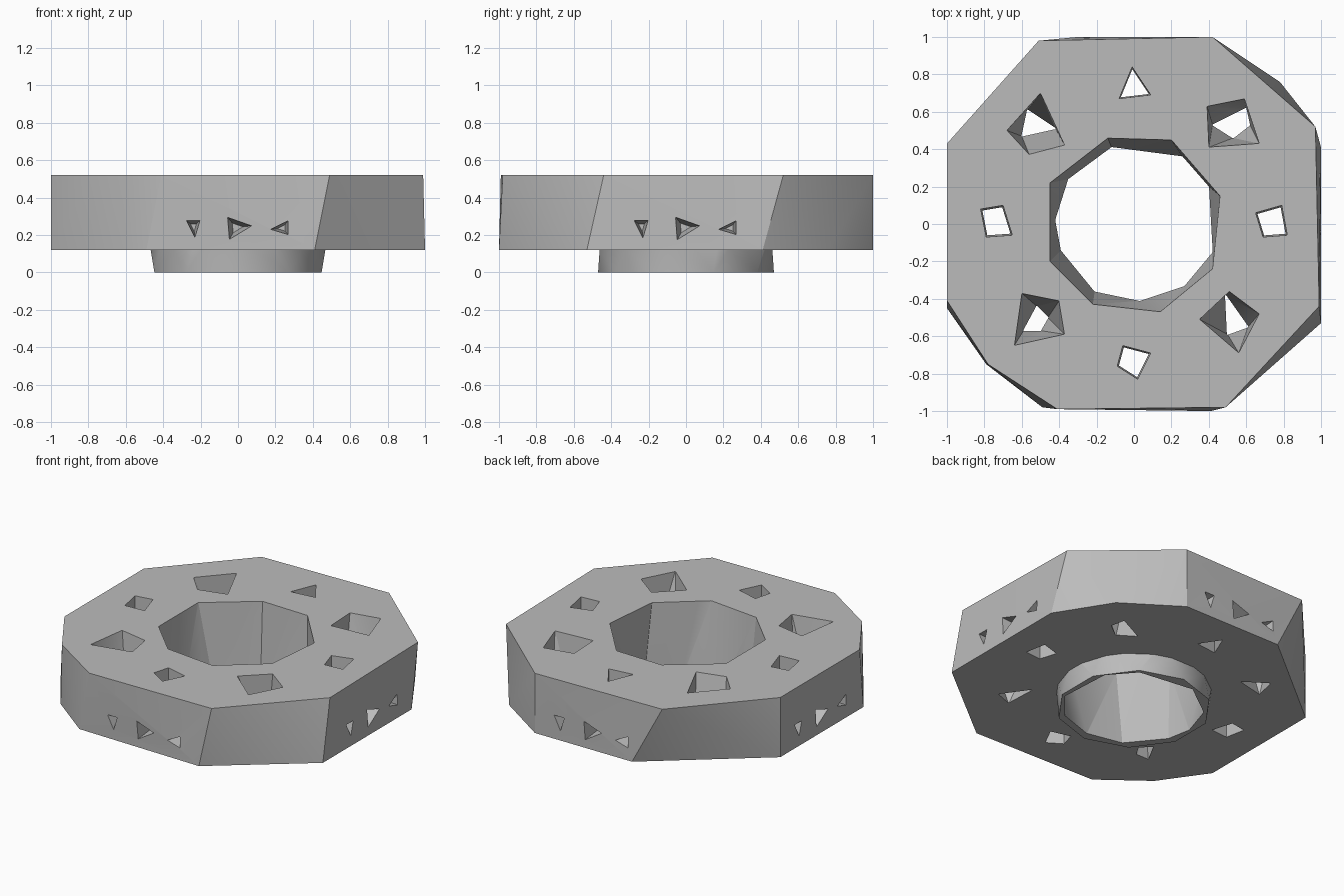
import bpy, bmesh, math
from mathutils import Matrix, Vector

cube = bpy.data.objects.get("Cube")
if cube:
    bpy.data.objects.remove(cube, do_unlink=True)

BASE, TOP = 0.12, 0.52

steel = bpy.data.materials.new("plain_grey")
steel.use_nodes = True
grey = (0.5, 0.5, 0.5, 1)
steel.diffuse_color = grey
steel.node_tree.nodes["Principled BSDF"].inputs["Base Color"].default_value = grey


def solid(name, points):
    """Convex faceted solid around a set of points."""
    bm = bmesh.new()
    for p in points:
        bm.verts.new(p)
    hull = bmesh.ops.convex_hull(bm, input=bm.verts[:])
    loose = [v for v in bm.verts if not v.link_faces]
    bmesh.ops.delete(bm, geom=loose, context='VERTS')
    bmesh.ops.recalc_face_normals(bm, faces=bm.faces[:])
    mesh = bpy.data.meshes.new(name)
    bm.to_mesh(mesh)
    bm.free()
    mesh.materials.append(steel)
    obj = bpy.data.objects.new(name, mesh)
    bpy.context.collection.objects.link(obj)
    return obj


def at(loop, z):
    return [(x, y, z) for x, y in loop]


def shrink(loop, factor):
    cx = sum(p[0] for p in loop) / len(loop)
    cy = sum(p[1] for p in loop) / len(loop)
    return [(cx + (x - cx) * factor, cy + (y - cy) * factor) for x, y in loop]


def ring(radius, sides, turn):
    step = math.tau / sides
    return [(radius * math.cos(step * (i + turn)), radius * math.sin(step * (i + turn)))
            for i in range(sides)]


def combine(target, tool, operation):
    tool.hide_render = True
    mod = target.modifiers.new(tool.name, 'BOOLEAN')
    mod.object = tool
    mod.operation = operation
    mod.solver = 'EXACT'
    bpy.context.view_layer.objects.active = target
    bpy.ops.object.modifier_apply(modifier=mod.name)
    bpy.data.objects.remove(tool, do_unlink=True)


# Slightly twisted octagonal body
body_top = [(-.41, -.99), (.49, -.98), (.99, -.44), (.97, .52), (.42, 1),
            (-.51, .98), (-1, .43), (-1, -.41), (-.78, -.75)]
body_base = [(-.49, -.98), (.41, -1), (1, -.53), (1, .41), (.78, .76),
             (.42, 1), (-.3, 1), (-1, .43), (-1, -.45), (-.79, -.75)]
flange = solid("flange_body", at(body_top, TOP) + at(body_base, BASE))

# Short collar under the body
collar = solid("collar", at(ring(.48, 10, 0), BASE + .08) + at(ring(.47, 10, .5), 0))
combine(flange, collar, 'UNION')

# Central bore, narrower at the bottom
bore_top = [(-.14, .46), (.2, .45), (.46, .15), (.42, -.24),
            (.14, -.47), (-.22, -.43), (-.45, -.2), (-.45, .22)]
bore_base = [(-.12, .41), (.26, .36), (.4, .2), (.42, -.15), (.27, -.33),
             (.03, -.41), (-.21, -.36), (-.39, -.14), (-.42, .02), (-.35, .24)]
combine(flange, solid("bore", at(bore_top, TOP + .01) + at(bore_base, -.01)), 'DIFFERENCE')

# Four small straight holes
small_holes = [
    [(-.01, .84), (.09, .69), (-.08, .67)],
    [(-.7, .1), (-.65, -.06), (-.79, -.07), (-.82, .08)],
    [(.79, .1), (.82, -.06), (.69, -.07), (.65, .06)],
    [(-.06, -.65), (.09, -.69), (.02, -.83), (-.09, -.76)],
]
# Four wide corner holes, each with its narrow lower mouth
corner_holes = [
    ([(.39, .63), (.59, .67), (.67, .43), (.4, .41)],
     [(.42, .53), (.6, .62), (.62, .53), (.53, .46)]),
    ([(-.5, .7), (-.37, .42), (-.56, .37), (-.68, .5)],
     [(-.57, .61), (-.42, .51), (-.6, .47)]),
    ([(-.6, -.37), (-.4, -.41), (-.37, -.59), (-.64, -.65)],
     [(-.52, -.44), (-.46, -.5), (-.5, -.57), (-.59, -.57)]),
    ([(.51, -.36), (.67, -.48), (.56, -.69), (.35, -.51)],
     [(.49, -.38), (.61, -.55), (.5, -.59)]),
]
holes = [(loop, shrink(loop, .88)) for loop in small_holes] + corner_holes
for upper, lower in holes:
    cutter = solid("hole_cutter", at(upper, TOP + .01) + at(lower, BASE - .01))
    combine(flange, cutter, 'DIFFERENCE')

# Three tapered pits on each of the four straight sides
pits = [
    [(-.28, .28), (-.2, .28), (-.23, .18)],
    [(-.06, .3), (.08, .25), (-.05, .17)],
    [(.17, .23), (.27, .28), (.27, .2)],
]
for quarter in range(4):
    turn = Matrix.Rotation(quarter * math.pi / 2, 3, 'Z')
    for pit in pits:
        outer = [turn @ Vector((x, -1.02, z)) for x, z in pit]
        inner = [turn @ Vector((x, -.84, z)) for x, z in shrink(pit, .4)]
        combine(flange, solid("pit_cutter", outer + inner), 'DIFFERENCE')

# Keep the facets crisp and the near-flat seams soft
flange.data.materials.clear()
flange.data.materials.append(steel)
for poly in flange.data.polygons:
    poly.material_index = 0
bpy.ops.object.select_all(action='DESELECT')
flange.select_set(True)
bpy.context.view_layer.objects.active = flange
bpy.ops.object.shade_smooth_by_angle(angle=math.radians(25))
